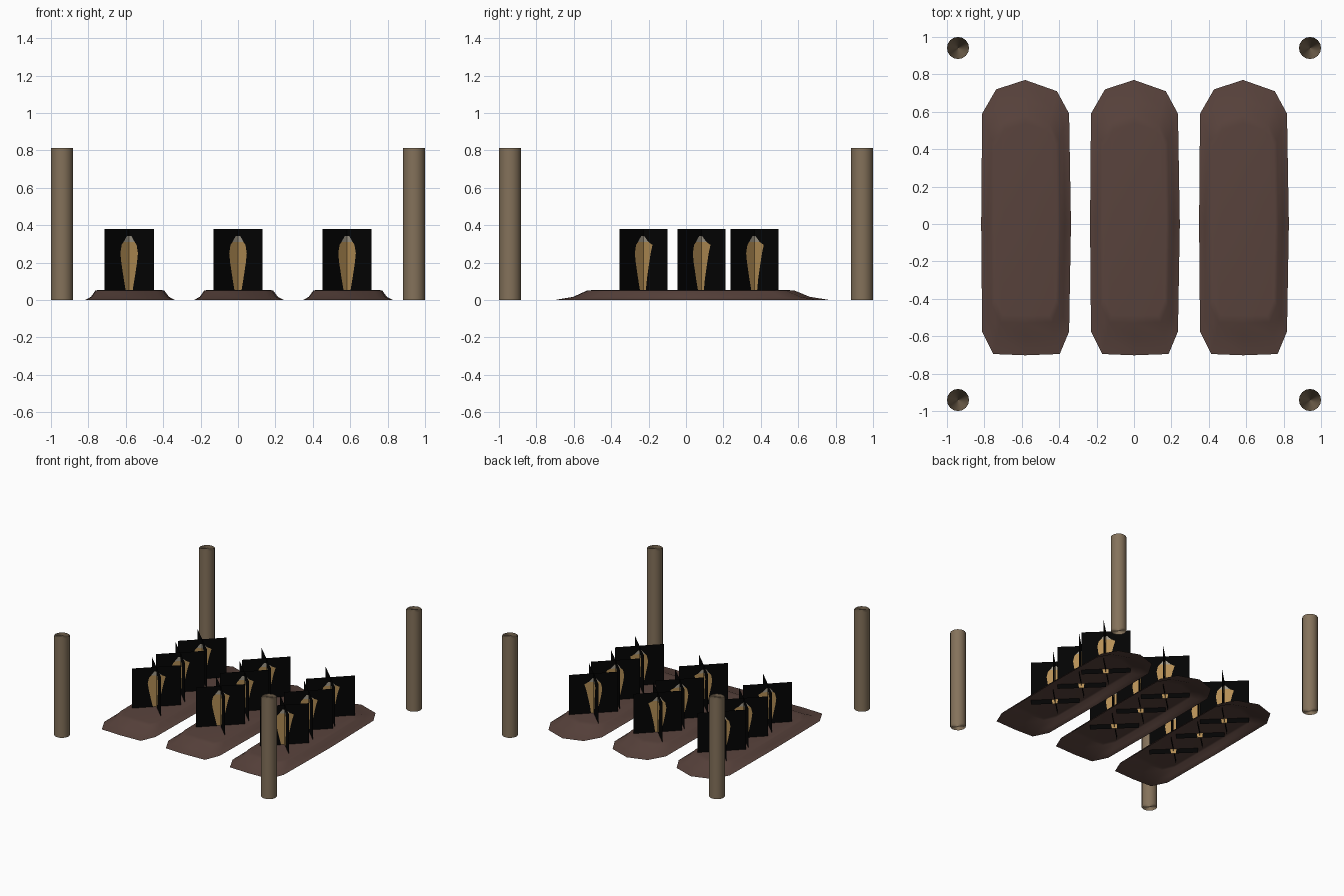
import bpy, bmesh, math

if "Cube" in bpy.data.objects:
    bpy.data.objects.remove(bpy.data.objects["Cube"])


def material(name, rgb):
    m = bpy.data.materials.new(name)
    m.diffuse_color = (*rgb, 1)
    m.use_nodes = True
    m.node_tree.nodes["Principled BSDF"].inputs["Base Color"].default_value = m.diffuse_color
    return m


SOIL = material("soil_brown", (0.098, 0.055, 0.045))
WOOD = material("post_wood", (0.232, 0.168, 0.104))
BLACK = material("card_black", (0.001, 0.001, 0.001))
TAN = material("wheat_tan", (0.46, 0.275, 0.092))
GREY = material("tip_grey", (0.36, 0.32, 0.25))


def finish(name, bm, mats, loc=(0, 0, 0), smooth=False):
    me = bpy.data.meshes.new(name)
    bm.to_mesh(me)
    bm.free()
    for m in mats:
        me.materials.append(m)
    for p in me.polygons:
        p.use_smooth = smooth
    ob = bpy.data.objects.new(name, me)
    ob.location = loc
    bpy.context.collection.objects.link(ob)
    return ob


# Four corner posts, shaded with radial normals
for sx in (-1, 1):
    for sy in (-1, 1):
        bm = bmesh.new()
        bmesh.ops.create_cone(bm, cap_ends=True, segments=16, radius1=0.059,
                              radius2=0.059, depth=0.812)
        post = finish("corner_post", bm, [WOOD], (sx * 0.941, sy * 0.941, 0.406), True)
        me = post.data
        me.normals_split_custom_set_from_vertices(
            [(v.co.x / 0.059, v.co.y / 0.059, 0) for v in me.vertices])

# Soil bed: shell open below, rings shrinking up to a flat top
OUTLINE = [(-0.23, 0.59), (-0.155, 0.72), (0, 0.77), (0.17, 0.71), (0.235, 0.59),
           (0.245, 0), (0.235, -0.575), (0.185, -0.695), (0, -0.702),
           (-0.17, -0.695), (-0.23, -0.575), (-0.235, 0)]
RINGS = [(1, 1, 0), (0.87, 0.86, 0.017), (0.77, 0.755, 0.05), (0.7, 0.7, 0.054)]


def bed(x):
    bm = bmesh.new()
    rings = [[bm.verts.new((px * kx, py * ky, z)) for px, py in OUTLINE]
             for kx, ky, z in RINGS]
    n = len(OUTLINE)
    for a, b in zip(rings, rings[1:]):
        for i in range(n):
            j = (i + 1) % n
            bm.faces.new((a[i], b[i], b[j], a[j]))
    bm.faces.new(rings[-1])
    bmesh.ops.recalc_face_normals(bm, faces=bm.faces)
    if sum(f.normal.z * f.calc_area() for f in bm.faces) < 0:
        bmesh.ops.reverse_faces(bm, faces=bm.faces)
    finish("soil_bed", bm, [SOIL], (x, 0, 0), True)


# Plant card rows: (z, smooth side width, ragged side width) of the painted plant
ROWS = [(0.015, 0.014, 0.012), (0.06, 0.02, 0.014), (0.12, 0.03, 0.02),
        (0.2, 0.042, 0.032), (0.25, 0.047, 0.04), (0.295, 0.04, 0.05),
        (0.31, 0.03, 0.028), (0.342, 0.012, 0.004), (0.38, 0, 0)]
HALF = 0.132


def card(name, loc, dx, dy):
    """Diagonal card; ragged side of the plant points along (dx, dy)."""
    bm = bmesh.new()
    grid = [[bm.verts.new((u * dx, u * dy * 0.97, z))
             for u in (-HALF, -a, b + 0.0005, HALF)] for z, a, b in ROWS]
    last = len(ROWS) - 2
    for k in range(last + 1):
        if k == last:      # plain black above the tip
            bm.faces.new(grid[k] + grid[k + 1][::-1])
            continue
        for c in range(3):
            f = bm.faces.new((grid[k][c], grid[k][c + 1],
                              grid[k + 1][c + 1], grid[k + 1][c]))
            if c == 1:
                f.material_index = 2 if ROWS[k][0] > 0.3 else 1
    finish(name, bm, [BLACK, TAN, GREY], loc)


# Three beds with three plants each, every plant two cards crossed on the diagonals
for x in (-0.582, 0, 0.583):
    bed(x)
    for y in (-0.228, 0.082, 0.367):
        card("plant_card_a", (x, y, 0), 1, 1)
        card("plant_card_b", (x, y, 0), -1, 1)
